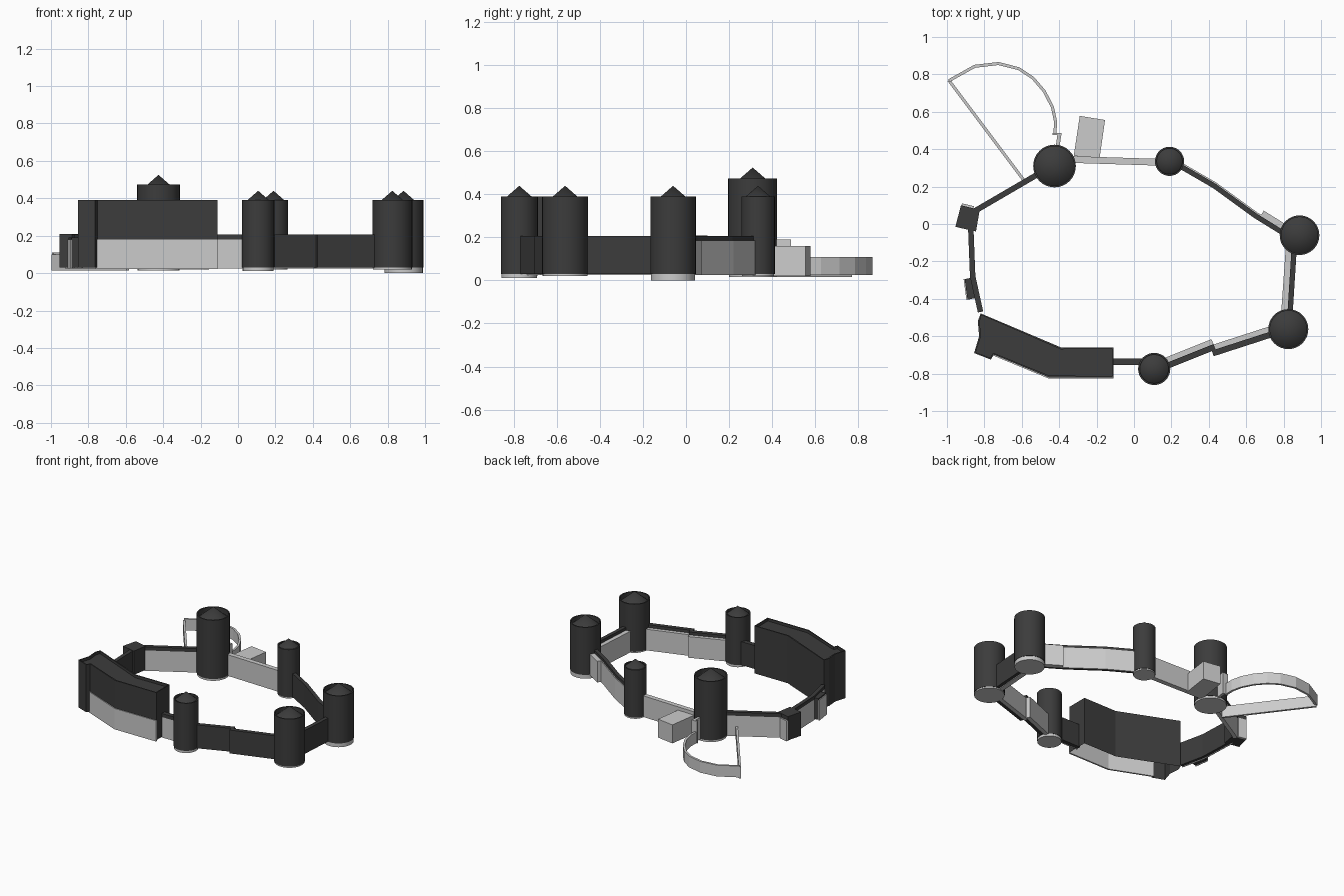
import bpy, bmesh, math
from mathutils import Vector

if "Cube" in bpy.data.objects:
    bpy.data.objects.remove(bpy.data.objects["Cube"])

dark = bpy.data.materials.new("dark_stone")
dark.diffuse_color = (0.045, 0.045, 0.045, 1)
dark.use_nodes = True
dark.node_tree.nodes["Principled BSDF"].inputs["Base Color"].default_value = dark.diffuse_color


def finish(name, bm, mat):
    bmesh.ops.recalc_face_normals(bm, faces=bm.faces)
    me = bpy.data.meshes.new(name)
    bm.to_mesh(me)
    bm.free()
    ob = bpy.data.objects.new(name, me)
    bpy.context.collection.objects.link(ob)
    if mat:
        me.materials.append(mat)
    return ob


def prism(name, pts, z0, z1, mat=None):
    bm = bmesh.new()
    base = bm.faces.new([bm.verts.new((x, y, z0)) for x, y in pts])
    ext = bmesh.ops.extrude_face_region(bm, geom=[base], use_keep_orig=True)
    for v in ext["geom"]:
        if isinstance(v, bmesh.types.BMVert):
            v.co.z = z1
    return finish(name, bm, mat)


def wall(name, pts, a, b, z0, z1, mat=None):
    """Mitred wall between offsets a and b to the left of the path."""
    p = [Vector(q) for q in pts]
    d = [(p[i + 1] - p[i]).normalized() for i in range(len(p) - 1)]
    n = [Vector((-v.y, v.x)) for v in d]
    m = [n[0]]
    for u, v in zip(n, n[1:]):
        s = (u + v).normalized()
        m.append(s / max(s.dot(u), 0.4))
    m.append(n[-1])
    side_a = [q + k * a for q, k in zip(p, m)]
    side_b = [q + k * b for q, k in zip(p, m)]
    return prism(name, side_a + side_b[::-1], z0, z1, mat)


def lathe(name, x, y, profile, mat, seg=32):
    bm = bmesh.new()
    vs = [bm.verts.new((x + r, y, z)) for r, z in profile]
    es = [bm.edges.new(e) for e in zip(vs, vs[1:])]
    bmesh.ops.spin(bm, geom=vs + es, cent=(x, y, 0), axis=(0, 0, 1),
                   angle=2 * math.pi, steps=seg)
    bmesh.ops.remove_doubles(bm, verts=bm.verts, dist=1e-5)
    ob = finish(name, bm, mat)
    bpy.ops.object.select_all(action='DESELECT')
    ob.select_set(True)
    bpy.context.view_layer.objects.active = ob
    bpy.ops.object.shade_smooth_by_angle(angle=math.radians(30))


# Round towers: open parapet with a sunken cone roof, pale footing below
towers = [("keep", -0.425, 0.31, 0.114, 0.015, 0.475),
          ("north", 0.19, 0.335, 0.078, 0.02, 0.39),
          ("east", 0.885, -0.06, 0.106, 0.0, 0.39),
          ("southeast", 0.825, -0.562, 0.107, 0.02, 0.39),
          ("south", 0.108, -0.775, 0.086, 0.012, 0.39)]
for name, x, y, r, z0, zt in towers:
    ri = r - 0.009
    lathe(name + "_tower", x, y, [(0, 0.03), (r, 0.03), (r, zt), (ri, zt),
          (ri, zt + 0.05 - ri * 0.87), (0, zt + 0.05)], dark)
    lathe(name + "_tower_footing", x, y, [(0, z0), (r - 0.003, z0), (r - 0.003, 0.03),
          (0, 0.03)], None)

# Curtain walls: dark parapet leaf and lower pale leaf
Z0, ZL, ZD = 0.03, 0.185, 0.207
wall("north_wall", [(-0.34, 0.345), (0.14, 0.33)], -0.018, 0.018, 0.025, ZL)
ne = [(0.24, 0.315), (0.43, 0.205), (0.65, 0.045), (0.82, -0.06)]
wall("northeast_wall_inner", ne, -0.015, 0.012, Z0, ZD, dark)
wall("northeast_wall_outer", ne, 0.012, 0.019, 0.025, ZL)
wall("northeast_wall_step", [(0.67, 0.033), (0.82, -0.06)], 0.012, 0.045, 0.025, ZL)
wall("east_wall_outer", [(0.857, -0.12), (0.833, -0.5)], -0.014, 0.014, Z0, ZD, dark)
wall("east_wall_inner", [(0.83, -0.12), (0.803, -0.5)], -0.018, 0.018, 0.025, ZL)
for tag, p, q in (("a", (0.76, -0.58), (0.42, -0.69)), ("b", (0.43, -0.655), (0.16, -0.763))):
    wall("southeast_wall_outer_" + tag, [p, q], -0.014, 0.018, Z0, ZD, dark)
    wall("southeast_wall_inner_" + tag, [p, q], -0.042, -0.014, 0.025, ZL)
south = [(0.06, -0.735), (-0.12, -0.735)]
wall("south_wall_inner", south, -0.016, 0.014, Z0, ZD, dark)
wall("south_wall_outer", south, 0.014, 0.018, 0.025, 0.18)
wall("south_wall_cap", south, 0.013, 0.019, 0.18, ZD, dark)
west = [(-0.82, -0.47), (-0.862, -0.28), (-0.873, 0.0)]
wall("west_wall_inner", west, -0.014, 0.008, Z0, ZD, dark)
wall("west_wall_outer", west, 0.008, 0.014, 0.025, 0.18)
wall("west_wall_cap", west, 0.007, 0.015, 0.18, ZD, dark)
nw = [(-0.85, 0.07), (-0.49, 0.28)]
wall("northwest_wall", nw, -0.014, 0.014, 0.025, 0.18)
wall("northwest_wall_cap", nw, -0.015, 0.015, 0.18, ZD, dark)

# Square turrets on the west side
prism("west_turret", [(-0.955, -0.015), (-0.845, -0.04), (-0.825, 0.075), (-0.925, 0.1)],
      Z0, 0.21, dark)
prism("west_turret_buttress", [(-0.925, 0.095), (-0.86, 0.08), (-0.855, 0.095), (-0.918, 0.11)],
      0.025, 0.18)
prism("west_latrine", [(-0.905, -0.295), (-0.86, -0.285), (-0.845, -0.395), (-0.89, -0.405)],
      Z0, 0.19, dark)
prism("west_latrine_face", [(-0.911, -0.294), (-0.905, -0.294), (-0.89, -0.405),
      (-0.896, -0.405)], 0.025, 0.18)

# Great hall: hollow shell with a sunken roof
plan = [(-0.11, -0.66), (-0.39, -0.66), (-0.82, -0.478), (-0.835, -0.52), (-0.828, -0.6),
        (-0.855, -0.69), (-0.765, -0.725), (-0.75, -0.698), (-0.455, -0.82), (-0.11, -0.82)]
hall = prism("great_hall", plan, Z0, 0.39, dark)
bm = bmesh.new()
bm.from_mesh(hall.data)
bm.normal_update()
bottom = [f for f in bm.faces if f.normal.z < -0.9]
bmesh.ops.delete(bm, geom=bottom, context='FACES_ONLY')
roof = [f for f in bm.faces if f.normal.z > 0.9]
bmesh.ops.inset_region(bm, faces=roof, thickness=0.01)
roof_face = roof[0]
ext = bmesh.ops.extrude_face_region(bm, geom=[roof_face])
for v in ext["geom"]:
    if isinstance(v, bmesh.types.BMVert):
        v.co.z -= 0.02
if roof_face.is_valid:
    bmesh.ops.delete(bm, geom=[roof_face], context='FACES_ONLY')
bm.to_mesh(hall.data)
bm.free()
wall("great_hall_plinth", [(-0.76, -0.694), (-0.455, -0.82), (-0.11, -0.82)],
     -0.006, 0.006, 0.022, 0.18)

# Gatehouse block and curved outwork on the north side
prism("gate_block", [(-0.29, 0.578), (-0.155, 0.556), (-0.185, 0.345), (-0.322, 0.365)],
      0.02, 0.16)
wall("outwork_arc", [(-0.422, 0.48), (-0.42, 0.55), (-0.436, 0.625), (-0.48, 0.71),
     (-0.54, 0.78), (-0.615, 0.83), (-0.725, 0.858), (-0.852, 0.843), (-0.99, 0.766)],
     -0.008, 0.008, 0.025, 0.11)
wall("outwork_straight", [(-0.99, 0.768), (-0.59, 0.235)], -0.008, 0.008, 0.015, 0.1)
prism("outwork_link", [(-0.435, 0.475), (-0.41, 0.475), (-0.42, 0.4), (-0.4, 0.4),
      (-0.387, 0.487), (-0.435, 0.487)], 0.025, 0.19)
